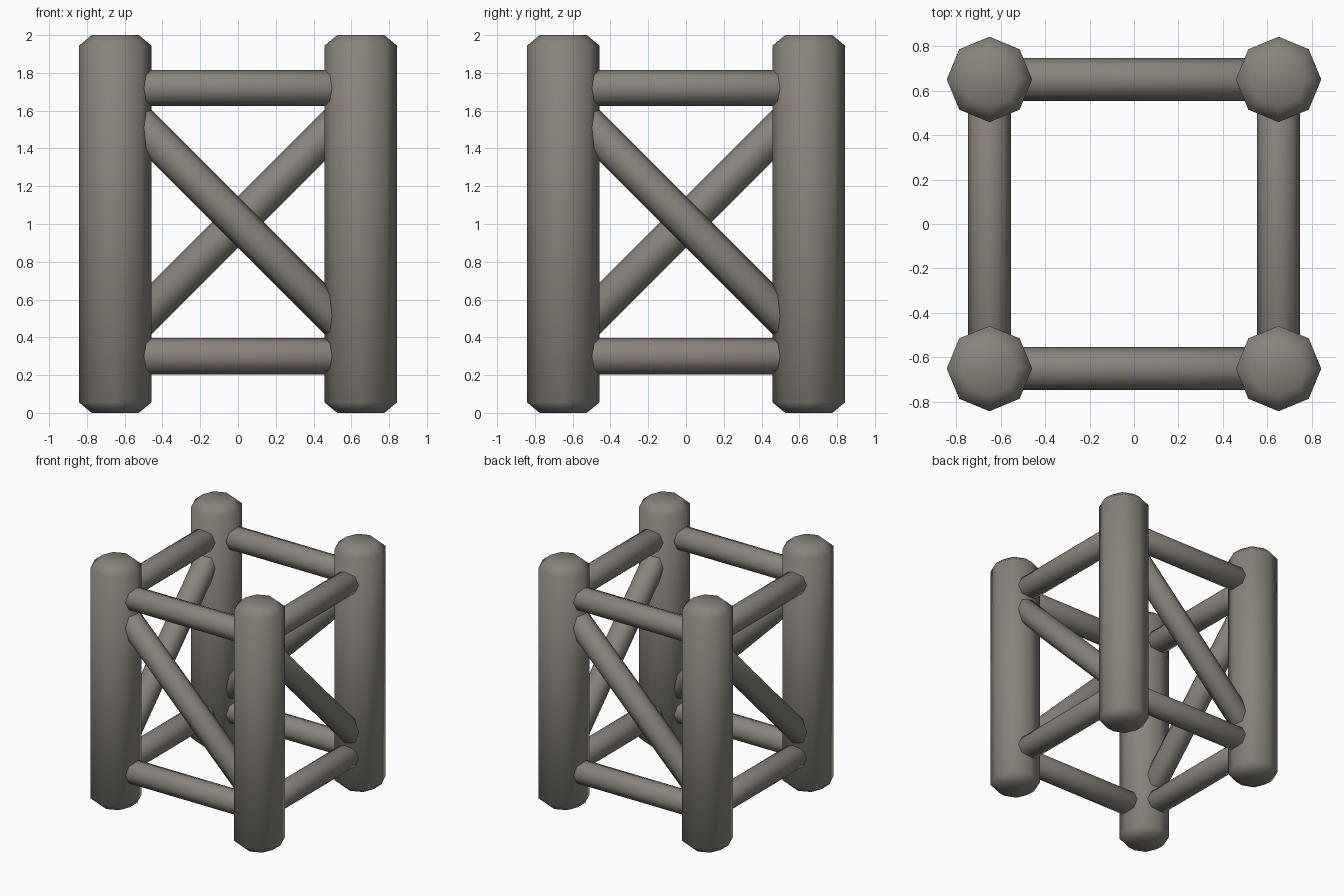
import bpy, bmesh, math
from mathutils import Matrix, Vector

if "Cube" in bpy.data.objects:
    bpy.data.objects.remove(bpy.data.objects["Cube"])

mat = bpy.data.materials.new("weathered grey")
mat.diffuse_color = (0.25, 0.23, 0.20, 1)
mat.use_nodes = True
mat.node_tree.nodes["Principled BSDF"].inputs["Base Color"].default_value = mat.diffuse_color

SIDES = 8
HALF = 0.65  # post spacing from the centre


def pole(name, length, radius, tip_radius, tip, matrix):
    """Eight-sided smooth pole along local z with chamfered ends."""
    bm = bmesh.new()
    h = length / 2
    rings = []
    for z, r in ((-h, tip_radius), (-h + tip, radius), (h - tip, radius), (h, tip_radius)):
        rings.append([bm.verts.new((r * math.cos(i * math.tau / SIDES),
                                    r * math.sin(i * math.tau / SIDES), z))
                      for i in range(SIDES)])
    for a, b in zip(rings, rings[1:]):
        for i in range(SIDES):
            j = (i + 1) % SIDES
            bm.faces.new((a[i], a[j], b[j], b[i]))
    bm.faces.new(rings[0][::-1])
    bm.faces.new(rings[-1])
    for f in bm.faces:
        f.smooth = True
    me = bpy.data.meshes.new(name)
    bm.to_mesh(me)
    bm.free()
    me.materials.append(mat)
    ob = bpy.data.objects.new(name, me)
    ob.matrix_world = matrix
    bpy.context.collection.objects.link(ob)


def bar(name, z0, z1, turn):
    """Thin pole on the front side from left post (z0) to right post (z1)."""
    a, b = Vector((-HALF, -HALF, z0)), Vector((HALF, -HALF, z1))
    d = b - a
    m = (turn @ Matrix.Translation((a + b) / 2)
         @ Matrix.Rotation(math.atan2(d.x, d.z), 4, 'Y'))
    pole(name, d.length, 0.096, 0.064, 0.04, m)


# Each side is the front side turned about the centre
for k, side in enumerate(("front", "right", "back", "left")):
    turn = Matrix.Rotation(k * math.pi / 2, 4, 'Z')
    pole(side + "_corner_post", 2.0, 0.192, 0.125, 0.056,
         turn @ Matrix.Translation((-HALF, -HALF, 1.0)))
    bar(side + "_top_rail", 1.72, 1.72, turn)
    bar(side + "_bottom_rail", 0.30, 0.30, turn)
    bar(side + "_diagonal_brace", 1.66, 0.36, turn)
